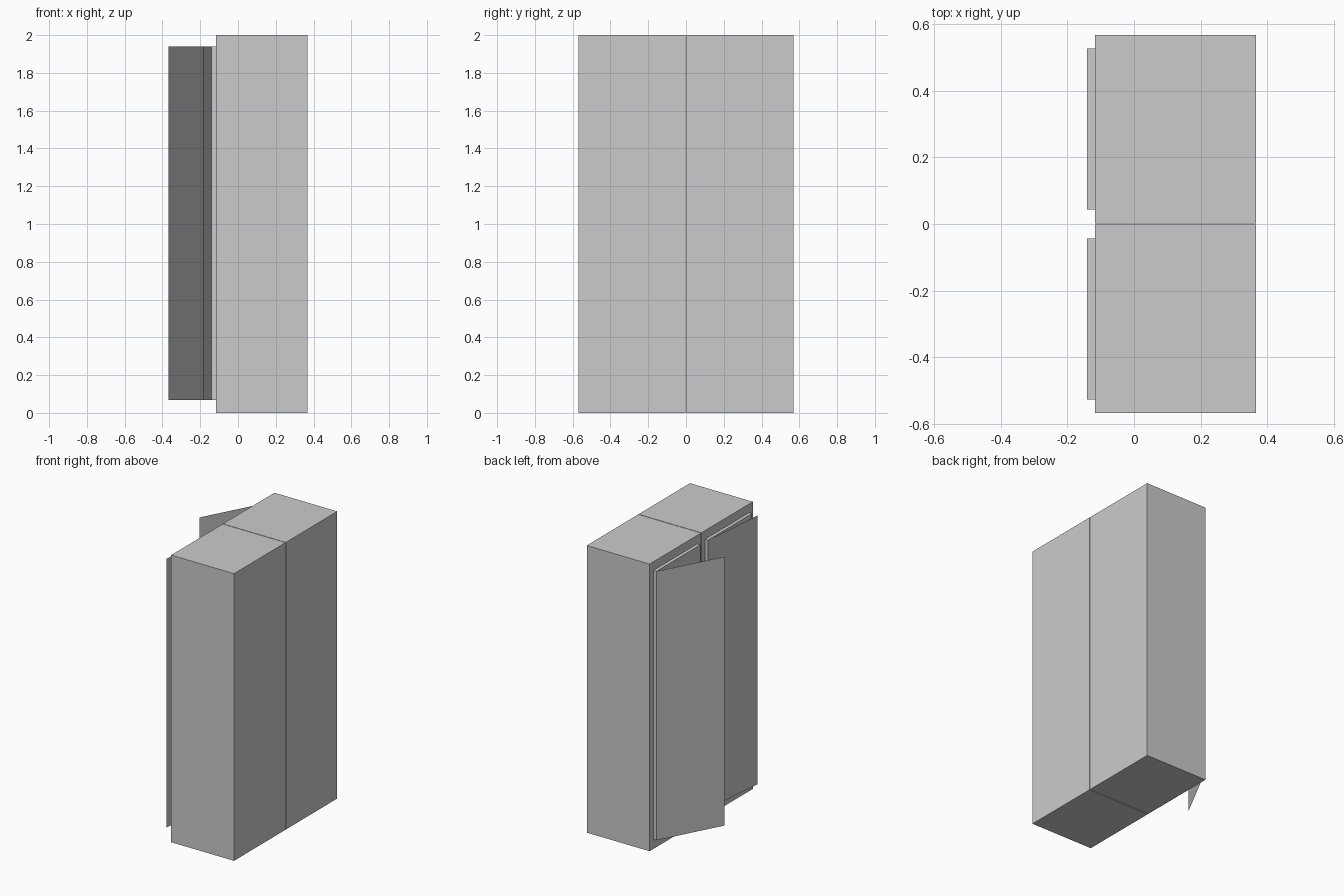
import bpy, bmesh
from math import radians, sin, cos

if "Cube" in bpy.data.objects:
    bpy.data.objects.remove(bpy.data.objects["Cube"])

X_FRONT, X_BACK, X_PANEL = -0.117, 0.367, -0.141
HALF, GAP = 0.568, 0.002          # outer half width, half gap between lockers
INSET_Y, Z0, Z1, H = 0.041, 0.067, 1.94, 2.0


def mesh_object(name, bm):
    bmesh.ops.recalc_face_normals(bm, faces=bm.faces)
    me = bpy.data.meshes.new(name)
    bm.to_mesh(me)
    bm.free()
    ob = bpy.data.objects.new(name, me)
    bpy.context.collection.objects.link(ob)
    return ob


def box(name, lo, hi):
    bm = bmesh.new()
    bmesh.ops.create_cube(bm, size=1)
    for v in bm.verts:
        v.co = [(a + b) / 2 + c * (b - a) for a, b, c in zip(lo, hi, v.co)]
    return mesh_object(name, bm)


def door(name, hinge_y, width, angle):
    # thin sheet swinging out around its vertical hinge on the +y side
    a = radians(angle)
    tip = (X_PANEL - width * sin(a), hinge_y - width * cos(a))
    bm = bmesh.new()
    pts = [(X_PANEL, hinge_y, Z0), (*tip, Z0), (*tip, Z1), (X_PANEL, hinge_y, Z1)]
    bm.faces.new([bm.verts.new(p) for p in pts])
    return mesh_object(name, bm)


# Two lockers side by side, each with a raised front panel and a door left ajar
for side, y0, y1, swing in (("left", GAP, HALF, 27.9), ("right", -HALF, -GAP, 5.2)):
    box(side + "_cabinet", (X_FRONT, y0, 0), (X_BACK, y1, H))
    box(side + "_front_panel", (X_PANEL, y0 + INSET_Y, Z0), (X_FRONT, y1 - INSET_Y, Z1))
    door(side + "_door", y1 - INSET_Y, y1 - y0 - 2 * INSET_Y, swing)
